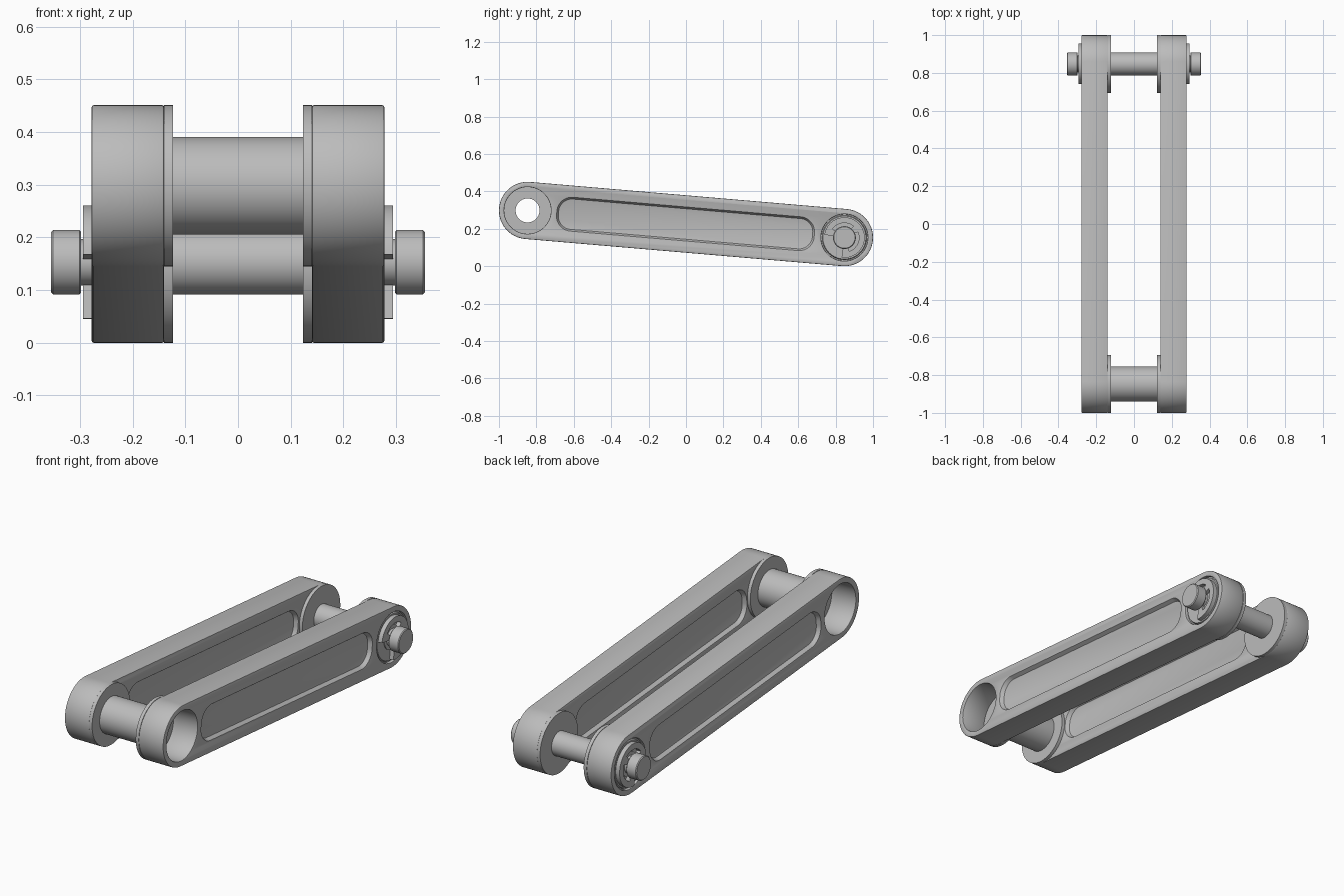
import bpy, bmesh, math
from mathutils import Vector

if "Cube" in bpy.data.objects:
    bpy.data.objects.remove(bpy.data.objects["Cube"], do_unlink=True)

steel = bpy.data.materials.new("grey_steel")
steel.use_nodes = True
GREY = (0.5, 0.5, 0.5, 1)
steel.diffuse_color = GREY
steel.node_tree.nodes["Principled BSDF"].inputs["Base Color"].default_value = GREY

# Pivot centres in the y-z plane
FRONT = Vector((-0.847, 0.298))
BACK = Vector((0.847, 0.153))
LENGTH = (BACK - FRONT).length
ALONG = (BACK - FRONT).normalized()
ACROSS = Vector((-ALONG.y, ALONG.x))
INNER, OUTER = 0.14, 0.278      # faces of each link


def make_object(name, bm):
    bmesh.ops.remove_doubles(bm, verts=bm.verts, dist=1e-5)
    bmesh.ops.recalc_face_normals(bm, faces=bm.faces)
    mesh = bpy.data.meshes.new(name)
    bm.to_mesh(mesh)
    bm.free()
    mesh.materials.append(steel)
    ob = bpy.data.objects.new(name, mesh)
    bpy.context.collection.objects.link(ob)
    return ob


def outline(start, end, half, radius, steps=32):
    """Rounded bar in the link's plane, measured from the front pivot."""
    corners = [(end, half), (start, half), (start, -half), (end, -half)]
    pts = []
    for i, (s, t) in enumerate(corners):
        cs = s - math.copysign(radius, s - (start + end) / 2)
        ct = t - math.copysign(radius, t)
        for k in range(steps // 2 + 1):
            a = math.pi / 2 * (i + k / (steps // 2))
            p = FRONT + ALONG * (cs + radius * math.cos(a)) + ACROSS * (ct + radius * math.sin(a))
            if not pts or (p - pts[-1]).length > 1e-4:
                pts.append(p)
    if (pts[0] - pts[-1]).length < 1e-4:
        pts.pop()
    return pts


def prism(name, x0, pts0, x1, pts1=None):
    """Loft between two matching outlines at x0 and x1."""
    bm = bmesh.new()
    a = [bm.verts.new((x0, *p)) for p in pts0]
    b = [bm.verts.new((x1, *p)) for p in (pts1 or pts0)]
    bm.faces.new(a)
    bm.faces.new(b)
    for i in range(len(a)):
        j = (i + 1) % len(a)
        bm.faces.new((a[i], a[j], b[j], b[i]))
    return make_object(name, bm)


def lathe(name, centre, profile, closed=False):
    """Spin (x, radius) points about an x-parallel axis."""
    bm = bmesh.new()
    vs = [bm.verts.new((x, centre.x, centre.y + r)) for x, r in profile]
    edges = [bm.edges.new(pair) for pair in zip(vs, vs[1:])]
    if closed:
        edges.append(bm.edges.new((vs[-1], vs[0])))
    bmesh.ops.spin(bm, geom=vs + edges, cent=(0, *centre), axis=(1, 0, 0),
                   angle=math.tau, steps=64)
    return make_object(name, bm)


def finish(ob, mirror=False, bevel=0):
    if bevel:
        mod = ob.modifiers.new("bevel", 'BEVEL')
        mod.width = bevel
        mod.segments = 2
        mod.limit_method = 'ANGLE'
        mod.angle_limit = math.radians(40)
    if mirror:
        ob.modifiers.new("mirror", 'MIRROR').use_clip = False
    bpy.ops.object.select_all(action='DESELECT')
    bpy.context.view_layer.objects.active = ob
    ob.select_set(True)
    bpy.ops.object.convert(target='MESH')
    bpy.ops.object.shade_smooth_by_angle(angle=math.radians(30))


# Side links: rounded bars with a bore at each end and a shallow panel on each face
R = 0.153
links = prism("side_links", INNER, outline(-R, LENGTH + R, R, R), OUTER)
cutters = []
for s in (0, LENGTH):
    cutters.append(prism("bore_cutter", 0, outline(s - 0.125, s + 0.125, 0.125, 0.125), 0.5))


def panel(shrink):
    return outline(0.155 + shrink, 1.54 - shrink, 0.092 - shrink, 0.082 - shrink)


for face, step in ((OUTER, -1), (INNER, 1)):
    depth = 0.022
    cutters.append(prism("panel_cutter", face + step * depth, panel(0.01),
                         face - step * depth, panel(-0.006)))
for cutter in cutters:
    cutter.hide_render = True
    mod = links.modifiers.new("cut", 'BOOLEAN')
    mod.operation = 'DIFFERENCE'
    mod.solver = 'EXACT'
    mod.object = cutter
finish(links, mirror=True, bevel=0.004)
for cutter in cutters:
    bpy.data.objects.remove(cutter, do_unlink=True)

# Hollow front spacer with a flange against each link
half = [(0.123, 0.0925), (0.123, R), (INNER, R), (INNER, 0.064)]
finish(lathe("front_spacer", FRONT, [(-x, r) for x, r in reversed(half)] + half, closed=True))

# Rear flanges and bearings filling the rear bores
finish(lathe("rear_flanges", BACK, [(0.123, 0.05), (0.123, R), (INNER, R), (INNER, 0.05)],
             closed=True), mirror=True)
finish(lathe("rear_bearings", BACK, [(INNER, 0.04), (INNER, 0.125), (0.262, 0.125),
             (0.262, 0.119), (0.272, 0.115), (0.272, 0.04)], closed=True), mirror=True)

# Rear pin with a clip groove near each end
half = [(0.276, 0.061), (0.276, 0.044), (0.298, 0.044), (0.298, 0.058), (0.301, 0.061),
        (0.351, 0.061), (0.355, 0.057), (0.355, 0)]
finish(lathe("rear_pin", BACK, [(-x, r) for x, r in reversed(half)] + half))

# Retaining clips: open rings with three inward teeth
teeth = [(-98, -70), (22, 52), (144, 172)]
polar = [(0.108, a) for a in range(-98, 173, 3)]
for i in (2, 1, 0):
    lo, hi = teeth[i]
    polar += [(0.044, a) for a in range(hi, lo - 1, -2)]
    if i:
        polar += [(0.078, a) for a in range(lo, teeth[i - 1][1] - 1, -4)]
        polar.append((0.078, teeth[i - 1][1]))
points = []
for r, a in polar:
    p = BACK + r * Vector((math.cos(math.radians(a)), math.sin(math.radians(a))))
    if not points or (p - points[-1]).length > 1e-4:
        points.append(p)
finish(prism("retaining_clips", 0.272, points, 0.294), mirror=True)
